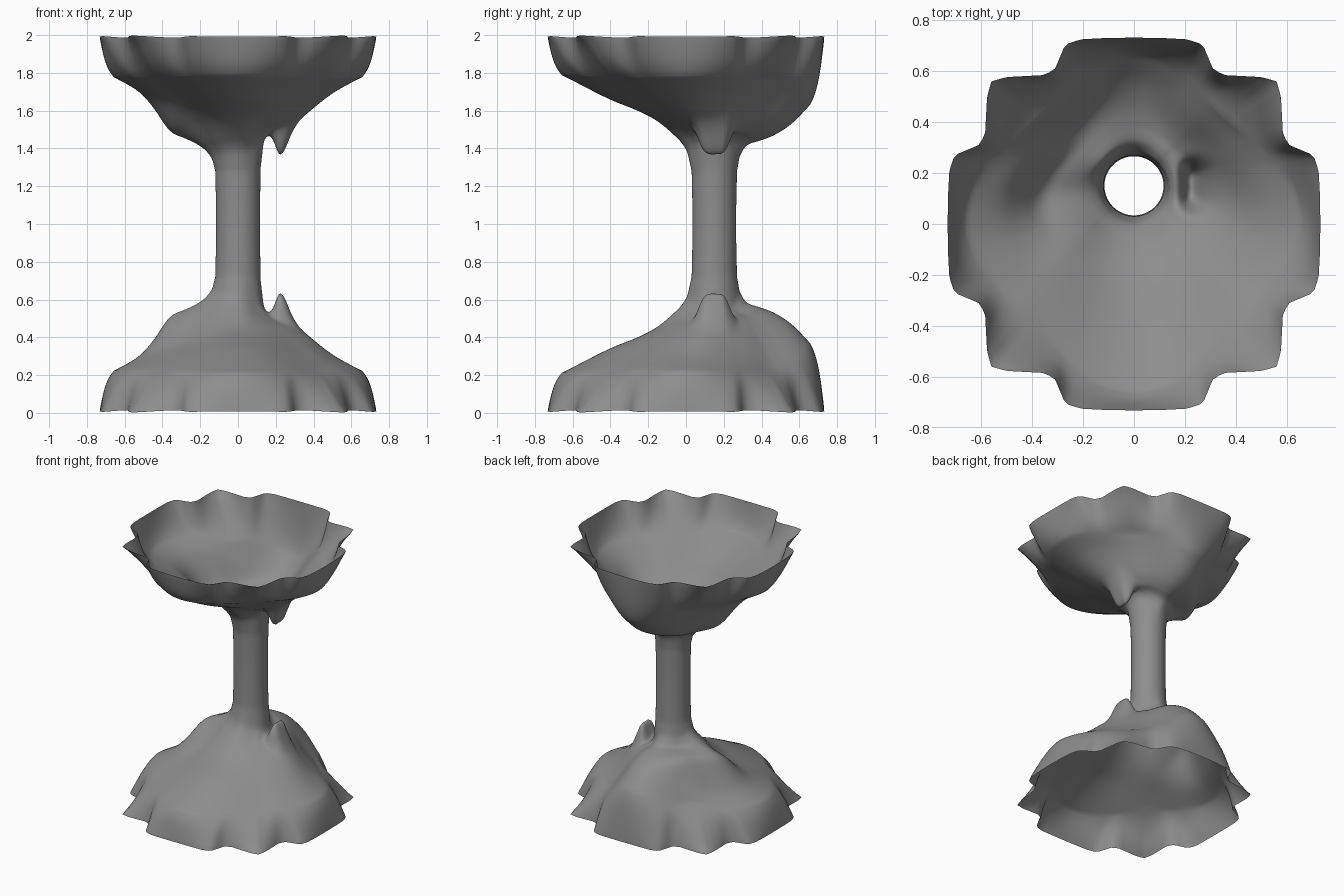
import bpy, bmesh, math
from mathutils import Vector

if "Cube" in bpy.data.objects:
    bpy.data.objects.remove(bpy.data.objects["Cube"])

CX, CY = 0.0, 0.15          # axis of the hollow column
R_COL = 0.12

# Rim outline: one octant, reflected to all eight
octant = [(.732, 0), (.73, .12), (.725, .21), (.705, .27), (.61, .31),
          (.585, .35), (.577, .5), (.56, .56)]
quarter = octant + [(y, x) for x, y in reversed(octant)][:-1]
rim = []
for k in range(4):
    c, s = round(math.cos(k * math.pi / 2)), round(math.sin(k * math.pi / 2))
    rim += [Vector((c * x - s * y, s * x + c * y)) for x, y in quarter]


def resample(loop, n):
    lens = [(loop[(i + 1) % len(loop)] - p).length for i, p in enumerate(loop)]
    step, out, i, acc = sum(lens) / n, [], 0, 0.0
    for k in range(n):
        d = k * step
        while d > acc + lens[i]:
            acc += lens[i]
            i += 1
        f = (d - acc) / lens[i] if lens[i] > 1e-9 else 0
        out.append(loop[i].lerp(loop[(i + 1) % len(loop)], f))
    return out


# Slope heights at fractions T, for directions E, NE, N, NW, W, SW, S, SE
T = [0, .04, .15, .3, .45, .6, .75, 1]
H = [[.70, .55, .49, .47, .42, .35, .29, .22],
     [.72, .57, .53, .51, .47, .41, .34, .24],
     [.72, .64, .58, .56, .54, .51, .47, .37],
     [.72, .63, .57, .56, .55, .52, .43, .28],
     [.72, .65, .59, .55, .52, .40, .30, .22],
     [.72, .63, .55, .46, .39, .34, .30, .23],
     [.72, .61, .52, .44, .39, .35, .30, .21],
     [.72, .58, .51, .46, .41, .36, .31, .23]]


def profile(row, t):
    # Smooth cubic interpolation along one direction
    i = max(k for k in range(len(T) - 1) if T[k] <= t)

    def slope(k):
        if k in (0, len(T) - 1):
            a, b = (0, 1) if k == 0 else (k - 1, k)
            return (row[b] - row[a]) / (T[b] - T[a])
        d0 = (row[k] - row[k - 1]) / (T[k] - T[k - 1])
        d1 = (row[k + 1] - row[k]) / (T[k + 1] - T[k])
        return 2 * d0 * d1 / (d0 + d1) if d0 * d1 > 0 else 0
    h = T[i + 1] - T[i]
    u = (t - T[i]) / h
    return ((2*u**3 - 3*u*u + 1) * row[i] + (u**3 - 2*u*u + u) * h * slope(i)
            + (3*u*u - 2*u**3) * row[i + 1] + (u**3 - u*u) * h * slope(i + 1))


def height(t, ang):
    a = (ang / (math.pi / 4)) % 8
    i = int(a) % 8
    f = a - int(a)
    f = f * f * (3 - 2 * f)
    return profile(H[i], t) * (1 - f) + profile(H[(i + 1) % 8], t) * f


def knob(x, y):
    # Small spur beside the column
    sx = .04 if x < .225 else .058
    return .15 * math.exp(-((x - .225) / sx) ** 2 - abs((y - CY) / .09) ** 4)


N = 176
outline = resample(rim, N)
columns = []
for o in outline:
    ang = math.atan2(o.y - CY, o.x - CX)
    c, s = math.cos(ang), math.sin(ang)
    # shoulder is further in on the diagonals
    lobe = math.cos(2 * math.atan2(o.y, o.x)) ** 2
    R = .55 + .108 * lobe
    D = -CY * s + math.sqrt((CY * s) ** 2 + R ** 2 - CY ** 2)
    pts = []
    # column wall
    for r, z in [(.116, 1), (.116, .9), (.118, .82), (.119, .76)]:
        pts.append((CX + r * c, CY + r * s, z))
    # slope
    for k in range(41):
        t = (k / 40) ** 1.4
        r = R_COL + t * (D - R_COL)
        x, y = CX + r * c, CY + r * s
        pts.append((x, y, height(t, ang) + knob(x, y)))
    # skirt: gentle fall towards the tips, with a quick drop at the rim itself
    x0, y0, z0 = pts[-1]
    for k in range(1, 13):
        u = 1 - (1 - k / 12) ** 1.3
        x, y = x0 + (o.x - x0) * u, y0 + (o.y - y0) * u
        fall = max(0, (math.hypot(x, y) - R) / (.81 - R)) ** 1.1
        z = z0 * (1 - fall) * (1 - u ** 4)
        pts.append((x, y, z + u ** 4 * .015 * max(0, (.81 - o.length) / .14)))
    columns.append(pts)

# Open shell, lower half
bm = bmesh.new()
grid = [[bm.verts.new((x, y, z - 1)) for x, y, z in col] for col in columns]
for i in range(N):
    a, b = grid[i], grid[(i + 1) % N]
    for j in range(len(a) - 1):
        bm.faces.new((a[j], a[j + 1], b[j + 1], b[j]))
# Soften the slope, keeping the rim and neck fixed
soft = [v for col in grid for v in col[22:-1]]
for _ in range(7):
    bmesh.ops.smooth_vert(bm, verts=soft, factor=.5, use_axis_x=False,
                          use_axis_y=False, use_axis_z=True)
bmesh.ops.recalc_face_normals(bm, faces=bm.faces)
me = bpy.data.meshes.new("twin_flared_shell")
bm.to_mesh(me)
bm.free()
shell = bpy.data.objects.new("twin_flared_shell", me)
shell.location.z = 1
bpy.context.collection.objects.link(shell)
me.shade_smooth()

# Dark grey finish
mat = bpy.data.materials.new("dark_grey")
mat.diffuse_color = (.27, .27, .27, 1)
mat.use_nodes = True
mat.node_tree.nodes["Principled BSDF"].inputs["Base Color"].default_value = mat.diffuse_color
me.materials.append(mat)

# Upper half is a mirror image about the middle of the column
mir = shell.modifiers.new("mirror", 'MIRROR')
mir.use_axis = (False, False, True)
mir.merge_threshold = .001
